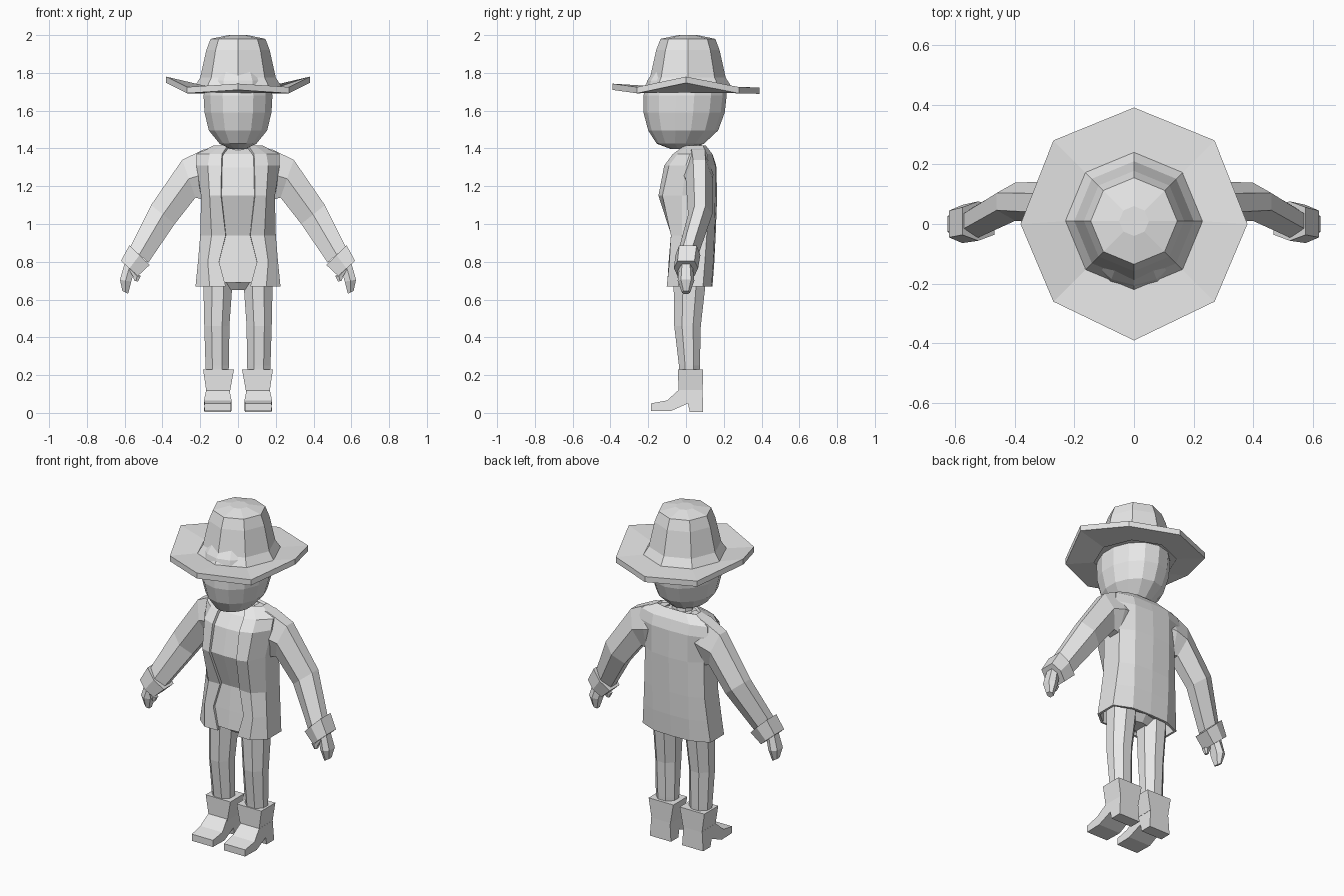
import bpy, math

if "Cube" in bpy.data.objects:
    bpy.data.objects.remove(bpy.data.objects["Cube"])

grey = bpy.data.materials.new("light_grey")
grey.diffuse_color = (0.8, 0.8, 0.8, 1)
grey.use_nodes = True
grey.node_tree.nodes["Principled BSDF"].inputs["Base Color"].default_value = grey.diffuse_color


def make(name, verts, faces, mirror=False, thick=0):
    me = bpy.data.meshes.new(name)
    me.from_pydata(verts, [], faces)
    me.materials.append(grey)
    ob = bpy.data.objects.new(name, me)
    bpy.context.collection.objects.link(ob)
    if mirror:
        m = ob.modifiers.new("mirror", 'MIRROR')
        m.use_clip = True
    if thick:
        s = ob.modifiers.new("thickness", 'SOLIDIFY')
        s.thickness = thick
        s.offset = -1
    return ob


def loft(name, rings, closed=True, caps=True, mirror=False, thick=0):
    """Skin rings that run counterclockwise seen from the last ring."""
    n = len(rings[0])
    verts = [p for r in rings for p in r]
    faces = []
    for i in range(len(rings) - 1):
        for j in range(n if closed else n - 1):
            k = (j + 1) % n
            faces.append((i*n + j, i*n + k, (i+1)*n + k, (i+1)*n + j))
    if caps:
        faces.append(tuple(reversed(range(n))))
        faces.append(tuple((len(rings) - 1)*n + j for j in range(n)))
    return make(name, verts, faces, mirror, thick)


def oval(n, rx, ry, cy, z, cx=0, turn=0):
    return [(cx + rx*math.cos(turn + 2*math.pi*j/n),
             cy + ry*math.sin(turn + 2*math.pi*j/n), z) for j in range(n)]


# hat crown: eight-sided, stepped inwards to a shallow dome
loft("hat_crown", [oval(8, r, r, 0.01, z) for r, z in
     [(.235, 1.70), (.235, 1.72), (.20, 1.775), (.168, 1.92),
      (.145, 1.98), (.05, 2.0)]])

# hat brim: sides curl up, front lifts a little
outer = [(.38, 0, 1.78), (.27, .28, 1.725), (0, .39, 1.722), (-.27, .28, 1.725),
         (-.38, 0, 1.78), (-.27, -.26, 1.725), (0, -.39, 1.743), (.27, -.26, 1.725)]
inner = oval(8, .225, .225, .01, 1.728)
low = lambda ring, d: [(x, y, z - d) for x, y, z in ring]
loft("hat_brim", [low(inner, .033), low(outer, .033), outer, inner], caps=False)

# head: faceted egg
loft("head", [oval(14, rx, ry, cy, z, turn=math.pi/14) for rx, ry, cy, z in
     [(.04, .05, -.03, 1.397), (.10, .125, -.03, 1.425), (.158, .185, -.015, 1.495),
      (.182, .215, -.01, 1.59), (.187, .22, -.005, 1.68), (.175, .205, 0, 1.76),
      (.13, .15, 0, 1.84)]])

# neck and collar
loft("neck", [oval(8, .07, .06, .035, 1.33), oval(8, .06, .05, .03, 1.44)])

# shirt front and body core under the jacket
shirt = []
for z, yf, w in [(.69, -.085, .17), (.80, -.075, .17), (.94, -.06, .155),
                 (1.15, -.132, .16), (1.30, -.10, .18), (1.37, -.05, .12), (1.40, 0, .07)]:
    shirt.append([(0, yf - .006, z), (.11, yf, z), (w, .05, z), (.1, .10, z),
                  (-.1, .10, z), (-w, .05, z), (-.11, yf, z)])
loft("shirt", shirt)

# jacket half: front edge, front, side front, side back, back, back centre
levels = [
    (.67, (.065, -.10), (.15, -.102), (.225, -.04), (.225, .09), (.12, .135), (0, .14)),
    (.80, (.10, -.092), (.16, -.088), (.212, -.03), (.212, .10), (.12, .145), (0, .15)),
    (.94, (.065, -.078), (.14, -.08), (.20, -.02), (.20, .11), (.12, .15), (0, .157)),
    (1.15, (.09, -.146), (.15, -.125), (.195, -.02), (.195, .11), (.12, .155), (0, .165)),
    (1.31, (.088, -.115), (.16, -.09), (.22, 0), (.23, .12), (.12, .155), (0, .16)),
    (1.37, (.085, -.07), (.15, -.045), (.22, .02), (.22, .11), (.12, .14), (0, .14)),
    (1.415, (.055, -.01), (.09, .015), (.13, .045), (.13, .09), (.07, .105), (0, .105)),
]
loft("jacket", [[(x, y, l[0]) for x, y in l[1:]] for l in levels],
     closed=False, caps=False, mirror=True, thick=.015)


def limb_ring(top, bot, y, w, flat=.45):
    """Six-sided section between a top and a bottom point in the xz plane."""
    mx, mz = (top[0] + bot[0])/2, (top[1] + bot[1])/2
    f = w*flat
    return [(top[0], y - f, top[1]), (top[0], y + f, top[1]), (mx, y + w, mz),
            (bot[0], y + f, bot[1]), (bot[0], y - f, bot[1]), (mx, y - w, mz)][::-1]


# sleeve, cuff, hand
loft("sleeve", [limb_ring(*a) for a in [
    ((.08, 1.405), (.12, 1.15), .06, .07),
    ((.18, 1.395), (.19, 1.13), .065, .08),
    ((.295, 1.34), (.225, 1.14), .07, .072),
    ((.46, 1.10), (.335, 1.0), .075, .064),
    ((.57, .88), (.475, .795), .01, .056)]], mirror=True)
loft("cuff", [limb_ring(*a, .7) for a in [
    ((.575, .887), (.468, .783), .01, .066),
    ((.62, .805), (.53, .725), 0, .064)]], mirror=True)
loft("hand", [limb_ring(*a, .6) for a in [
    ((.598, .80), (.548, .76), 0, .034),
    ((.625, .705), (.565, .695), 0, .044),
    ((.612, .645), (.582, .63), 0, .022)]], mirror=True)
loft("thumb", [limb_ring(*a, .6) for a in [
    ((.58, .765), (.545, .745), -.025, .018),
    ((.555, .72), (.515, .725), -.03, .016),
    ((.55, .70), (.53, .695), -.03, .01)]], mirror=True)

# trouser leg and hips
loft("trouser_leg", [oval(8, rx, ry, cy, z, cx, math.pi/8) for rx, ry, cy, z, cx in
     [(.062, .055, .02, .18, .11), (.067, .06, .018, .25, .11),
      (.072, .076, .008, .46, .112), (.082, .09, .018, .66, .107),
      (.082, .09, .018, .74, .107)]], mirror=True)
loft("hips", [oval(8, .10, .05, .02, .65), oval(8, .19, .09, .02, .70),
              oval(8, .19, .09, .02, .80)])

# boot shaft: flares towards the top
box = lambda cx, hw, y0, y1, z: [(cx - hw, y0, z), (cx + hw, y0, z),
                                 (cx + hw, y1, z), (cx - hw, y1, z)]
loft("boot_shaft", [box(.105, .062, -.04, .088, .11),
                    box(.103, .082, -.042, .09, .23)], mirror=True)

# boot foot: side profile (y, z, half width) with raised arch and heel
foot = [(.09, .005, .07), (.02, .005, .07), (.01, .05, .07), (-.08, .01, .073),
        (-.185, .01, .07), (-.185, .05, .07), (-.10, .066, .073), (-.04, .12, .062),
        (.088, .12, .062)]
loft("boot_foot", [[(.107 - h, y, z) for y, z, h in foot],
                   [(.107 + h, y, z) for y, z, h in foot]], mirror=True)

# make every closed part face outwards
import bmesh
for ob in bpy.data.objects:
    if ob.name != "jacket":
        bm = bmesh.new()
        bm.from_mesh(ob.data)
        bmesh.ops.recalc_face_normals(bm, faces=bm.faces)
        bm.to_mesh(ob.data)
        bm.free()
